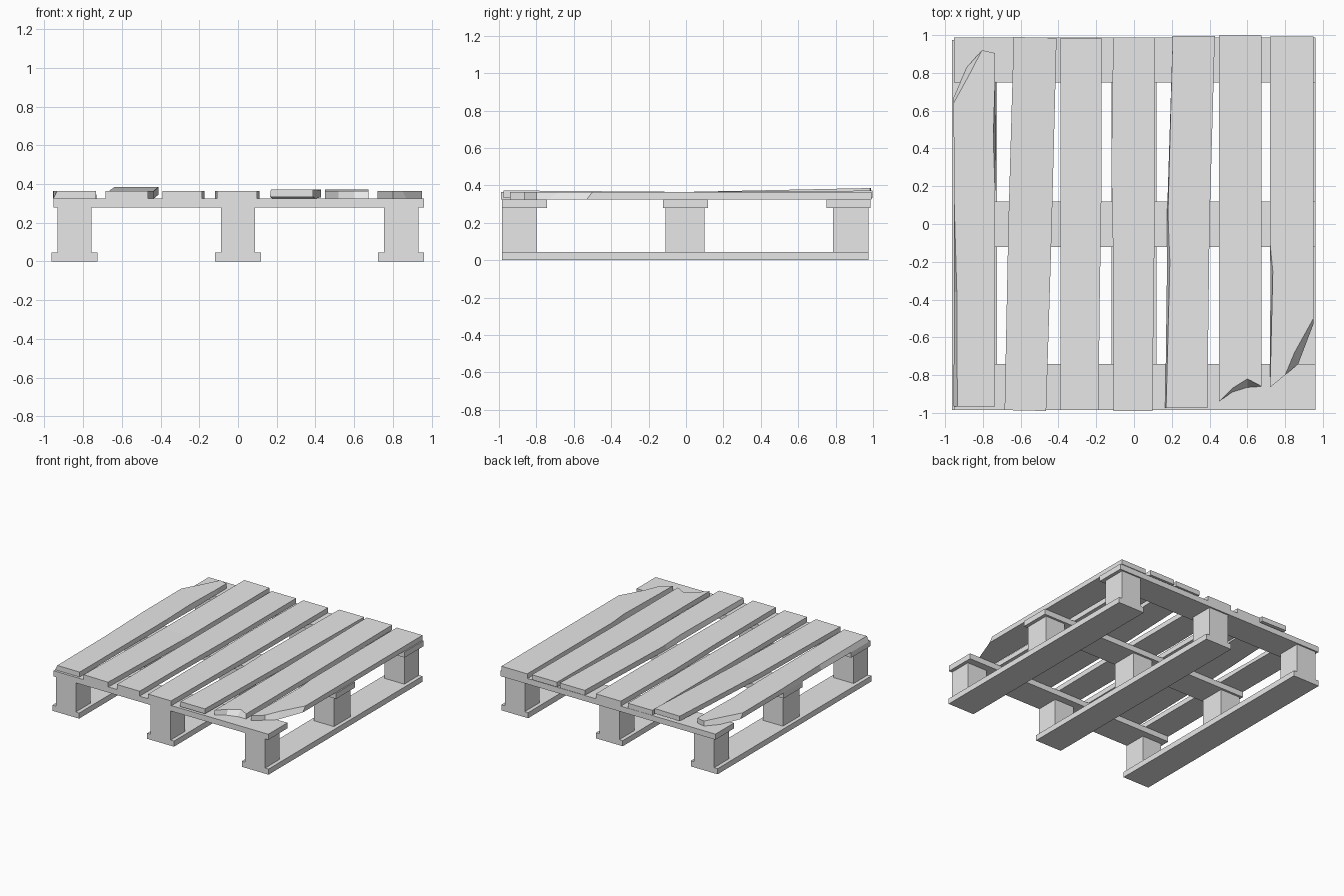
import bpy
import bmesh

cube = bpy.data.objects.get("Cube")
if cube:
    bpy.data.objects.remove(cube, do_unlink=True)

# One plain grey for the whole pallet
grey = bpy.data.materials.new("plain grey")
grey.use_nodes = True
COLOUR = (0.8, 0.8, 0.8, 1)
grey.diffuse_color = COLOUR
grey.node_tree.nodes["Principled BSDF"].inputs["Base Color"].default_value = COLOUR


def finish(name, bm):
    bmesh.ops.recalc_face_normals(bm, faces=bm.faces)
    mesh = bpy.data.meshes.new(name)
    bm.to_mesh(mesh)
    bm.free()
    mesh.materials.append(grey)
    bpy.context.collection.objects.link(bpy.data.objects.new(name, mesh))


def box(name, xs, ys, zs):
    bm = bmesh.new()
    bmesh.ops.create_cube(bm, size=1)
    for v in bm.verts:
        v.co = [(r[0] + r[1]) / 2 + c * (r[1] - r[0])
                for c, r in zip(v.co, (xs, ys, zs))]
    finish(name, bm)


def plank(name, top, shifts=None, front=0, back=0, low=0.325, high=0.365):
    """Extruded outline; shifts move chosen lower corners, ends may be lifted."""
    shifts = shifts or {}
    bm = bmesh.new()
    upper = [bm.verts.new((x, y, high)) for x, y in top]
    lower = []
    for i, (x, y) in enumerate(top):
        dx, dy = shifts.get(i, (0, 0))
        lower.append(bm.verts.new((x + dx, y + dy, low)))
    bm.faces.new(upper)
    bm.faces.new(lower[::-1])
    n = len(top)
    for i in range(n):
        j = (i + 1) % n
        bm.faces.new((upper[i], lower[i], lower[j], upper[j]))
    # a cut across the middle lets the ends warp upward
    if front or back:
        bmesh.ops.bisect_plane(bm, geom=bm.verts[:] + bm.edges[:] + bm.faces[:],
                               plane_co=(0, 0, 0), plane_no=(0, 1, 0))
        for v in bm.verts:
            v.co.z += abs(v.co.y) * (back if v.co.y > 0 else front)
    finish(name, bm)


# Runners, blocks and cross boards
columns = {"right": -0.845, "middle": 0.0, "left": 0.843}
rows = {"front": ((-0.985, -0.80), (-0.985, -0.742)),
        "centre": ((-0.11, 0.10), (-0.122, 0.118)),
        "back": ((0.785, 0.975), (0.75, 0.987))}
for side, x in columns.items():
    box(side + "_runner", (x - 0.119, x + 0.119), (-0.985, 0.975), (0, 0.045))
    for row, (block_y, _) in rows.items():
        box(f"{row}_{side}_block", (x - 0.089, x + 0.089), block_y, (0.045, 0.28))
for row, (_, board_y) in rows.items():
    box(row + "_cross_board", (-0.953, 0.96), board_y, (0.28, 0.325))

# Deck boards, worn and warped, from right to left
plank("broken_right_deck_board",
      [(-0.935, -0.965), (-0.735, -0.965), (-0.735, 0.15), (-0.745, 0.45),
       (-0.735, 0.78), (-0.735, 0.905), (-0.805, 0.92), (-0.875, 0.785),
       (-0.955, 0.64), (-0.953, 0.15), (-0.938, -0.36)],
      {0: (-0.02, 0), 3: (0.015, 0), 7: (-0.01, 0.045), 8: (0, 0.03), 10: (-0.015, 0)})
plank("warped_deck_board",
      [(-0.685, -0.985), (-0.465, -0.99), (-0.435, 0), (-0.41, 0.985),
       (-0.637, 0.99), (-0.665, 0)], back=0.021)
plank("third_deck_board",
      [(-0.39, -0.985), (-0.187, -0.985), (-0.183, -0.5), (-0.172, 0.2),
       (-0.172, 0.985), (-0.39, 0.985)])
plank("centre_deck_board",
      [(-0.108, -0.99), (0.097, -0.99), (0.112, 0.2), (0.112, 0.987),
       (-0.11, 0.987), (-0.12, 0.3), (-0.11, -0.2)])
plank("slanted_deck_board",
      [(0.17, -0.975), (0.388, -0.975), (0.4, 0), (0.428, 0.995),
       (0.205, 0.995), (0.18, 0.05), (0.19, -0.2)],
      {0: (-0.005, 0), 5: (-0.005, 0), 6: (-0.015, 0)}, front=0.008, back=0.006)
plank("split_deck_board",
      [(0.45, -0.94), (0.52, -0.87), (0.60, -0.82), (0.675, -0.86),
       (0.675, 0.997), (0.45, 0.997)],
      {1: (0, -0.02), 2: (0, -0.045)}, back=0.007)
plank("broken_left_deck_board",
      [(0.72, -0.865), (0.80, -0.80), (0.85, -0.68), (0.95, -0.50),
       (0.95, 0.992), (0.72, 0.992), (0.72, -0.1), (0.735, -0.25)],
      {2: (0.02, -0.06), 3: (0, -0.03), 7: (-0.013, 0)})
